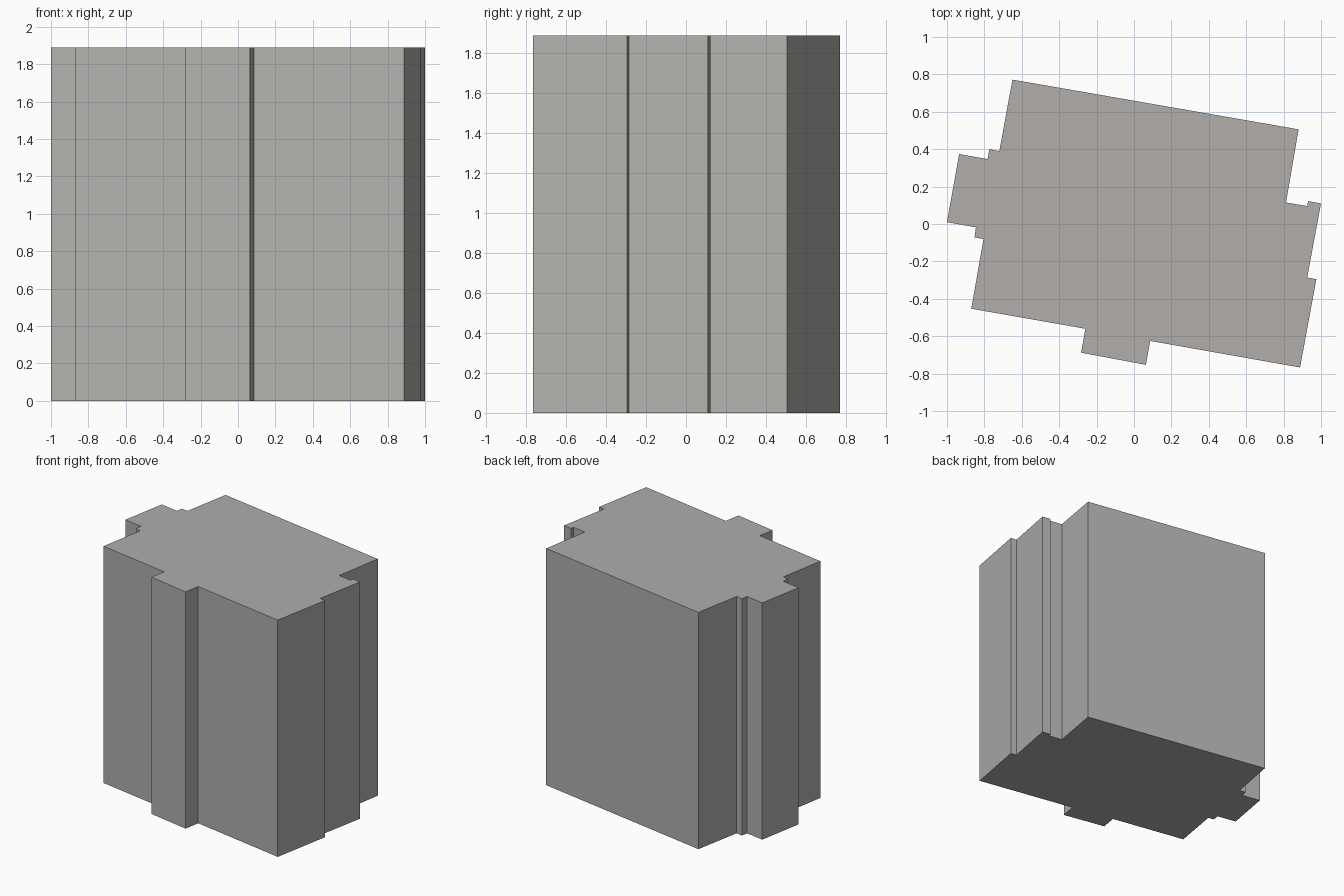
import bpy, bmesh

if "Cube" in bpy.data.objects:
    bpy.data.objects.remove(bpy.data.objects["Cube"])

HEIGHT = 1.89

# Footprint of the building, clockwise seen from above
OUTLINE = [
    (-0.65, 0.772), (0.88, 0.506), (0.813, 0.115), (0.926, 0.096),
    (0.931, 0.122), (1.0, 0.11), (0.926, -0.286), (0.975, -0.295),
    (0.888, -0.767), (0.086, -0.625), (0.064, -0.753), (-0.283, -0.688),
    (-0.26, -0.56), (-0.87, -0.453), (-0.805, -0.081), (-0.853, -0.071),
    (-0.845, -0.018), (-1.0, 0.01), (-0.935, 0.374), (-0.783, 0.347),
    (-0.773, 0.4), (-0.72, 0.39),
]


def material(name, color):
    m = bpy.data.materials.new(name)
    m.diffuse_color = (*color, 1)
    m.use_nodes = True
    m.node_tree.nodes["Principled BSDF"].inputs["Base Color"].default_value = m.diffuse_color
    return m


# Extrude the footprint into a closed block
bm = bmesh.new()
base = bm.faces.new([bm.verts.new((x, y, 0)) for x, y in OUTLINE])
top = bmesh.ops.extrude_face_region(bm, geom=[base], use_keep_orig=True)
for v in top["geom"]:
    if isinstance(v, bmesh.types.BMVert):
        v.co.z = HEIGHT
bmesh.ops.recalc_face_normals(bm, faces=bm.faces)

# Walls use the first colour, flat roof and underside the second
for f in bm.faces:
    f.material_index = 1 if abs(f.normal.z) > 0.5 else 0

mesh = bpy.data.meshes.new("building_block")
bm.to_mesh(mesh)
bm.free()
mesh.materials.append(material("wall grey", (0.45, 0.445, 0.43)))
mesh.materials.append(material("roof warm grey", (0.44, 0.42, 0.41)))
bpy.context.collection.objects.link(bpy.data.objects.new("building_block", mesh))
